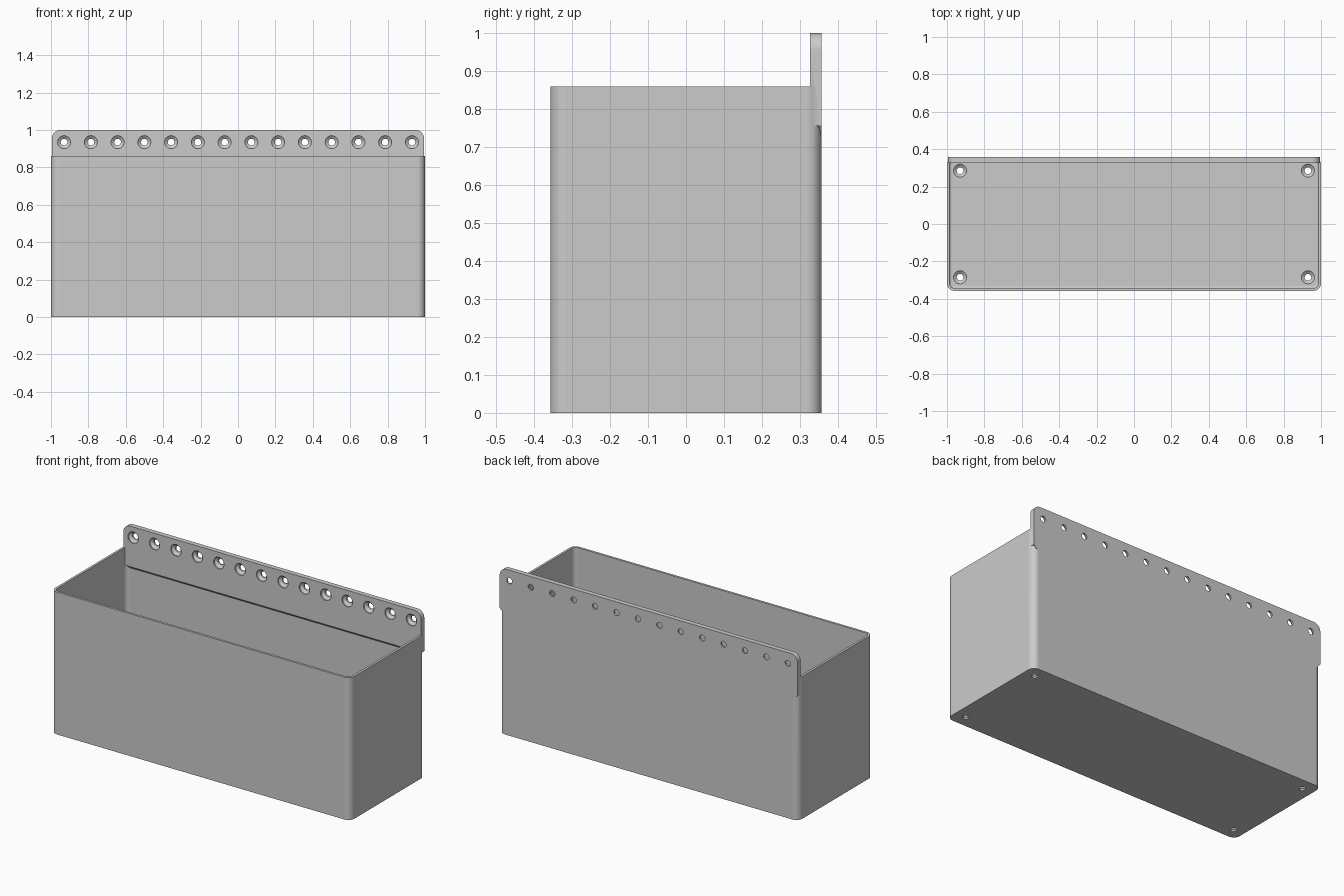
import bpy, bmesh, math
from mathutils import Matrix, Vector

if "Cube" in bpy.data.objects:
    bpy.data.objects.remove(bpy.data.objects["Cube"], do_unlink=True)

mat = bpy.data.materials.new("plain grey")
mat.use_nodes = True
GREY = (0.6, 0.6, 0.6, 1)
mat.diffuse_color = GREY
mat.node_tree.nodes["Principled BSDF"].inputs["Base Color"].default_value = GREY

HX, HY, RIM, TOP = 1.0, 0.357, 0.86, 1.0
WALL, FLOOR, PLATE = 0.014, 0.03, 0.03


def make(name, bm):
    bmesh.ops.recalc_face_normals(bm, faces=bm.faces)
    me = bpy.data.meshes.new(name)
    bm.to_mesh(me)
    bm.free()
    ob = bpy.data.objects.new(name, me)
    bpy.context.collection.objects.link(ob)
    me.materials.append(mat)
    return ob


def arc(cx, cy, r, start, n=12):
    return [(cx + r * math.cos(a), cy + r * math.sin(a))
            for a in (math.radians(start + 90 * i / n) for i in range(n + 1))]


def loft(bm, rings):
    loops = [[bm.verts.new(p) for p in ring] for ring in rings]
    for a, b in zip(loops, loops[1:]):
        for i in range(len(a)):
            j = (i + 1) % len(a)
            bm.faces.new((a[i], a[j], b[j], b[i]))
    bm.faces.new(loops[0][::-1])
    bm.faces.new(loops[-1])


def rounded_ring(hx, hy, r, z):
    x, y = hx - r, hy - r
    pts = arc(x, y, r, 0) + arc(-x, y, r, 90) + arc(-x, -y, r, 180) + arc(x, -y, r, 270)
    return [(px, py, z) for px, py in pts]


def boolean(target, other, op):
    mod = target.modifiers.new("join", 'BOOLEAN')
    mod.operation, mod.solver, mod.object = op, 'EXACT', other
    bpy.context.view_layer.objects.active = target
    bpy.ops.object.modifier_apply(modifier=mod.name)
    bpy.data.objects.remove(other, do_unlink=True)


# Outer tub
bm = bmesh.new()
loft(bm, [rounded_ring(HX, HY, 0.04, z) for z in (0, RIM)])
bin_body = make("storage_bin", bm)

# Hollow, with a small fillet around the floor
bm = bmesh.new()
f = 0.012
rings = []
for i in range(5):
    a = math.radians(90 * i / 4)
    inset = WALL + f * (1 - math.sin(a))
    rings.append(rounded_ring(HX - inset, HY - inset, 0.04 - inset,
                              FLOOR + f * (1 - math.cos(a))))
rings.append(rounded_ring(HX - WALL, HY - WALL, 0.04 - WALL, RIM + 0.1))
loft(bm, rings)
boolean(bin_body, make("hollow", bm), 'DIFFERENCE')

# Mounting plate: rounded top, sloped underside and clipped lower corners
bm = bmesh.new()
px, low, r = 0.995, 0.755, 0.045
upper = arc(px - r, TOP - r, r, 0) + arc(r - px, TOP - r, r, 90)


def plate_ring(y, drop):
    lower = [(-px, low), (PLATE - px, low - drop), (px - PLATE, low - drop), (px, low)]
    return [(x, y, z) for x, z in upper + lower]


loft(bm, [plate_ring(HY - PLATE, 0), plate_ring(HY, PLATE)])
bmesh.ops.triangulate(bm, faces=bm.faces)
boolean(bin_body, make("mounting_plate", bm), 'UNION')


# Countersunk screw holes
def screw(bm, origin, rot):
    m = Matrix.Translation(Vector(origin)) @ rot
    profile = [(0.035, 0.02), (0.035, -0.007), (0.018, -0.02), (0.018, -0.06)]
    n = 24
    loft(bm, [[m @ Vector((rad * math.cos(2 * math.pi * i / n),
                           rad * math.sin(2 * math.pi * i / n), z)) for i in range(n)]
              for rad, z in profile])


bm = bmesh.new()
facing_front = Matrix.Rotation(math.radians(90), 4, 'X')
for i in range(14):
    screw(bm, (-0.93 + 1.86 * i / 13, HY - PLATE, 0.935), facing_front)
for sx in (-1, 1):
    for sy in (-1, 1):
        screw(bm, (sx * 0.93, sy * 0.285, FLOOR), Matrix.Identity(4))
boolean(bin_body, make("screw_holes", bm), 'DIFFERENCE')

# Smooth corners, crisp edges
bpy.ops.object.select_all(action='DESELECT')
bin_body.select_set(True)
bpy.context.view_layer.objects.active = bin_body
bpy.ops.object.shade_smooth_by_angle(angle=math.radians(30))
weighted = bin_body.modifiers.new("even_shading", 'WEIGHTED_NORMAL')
weighted.keep_sharp = True
